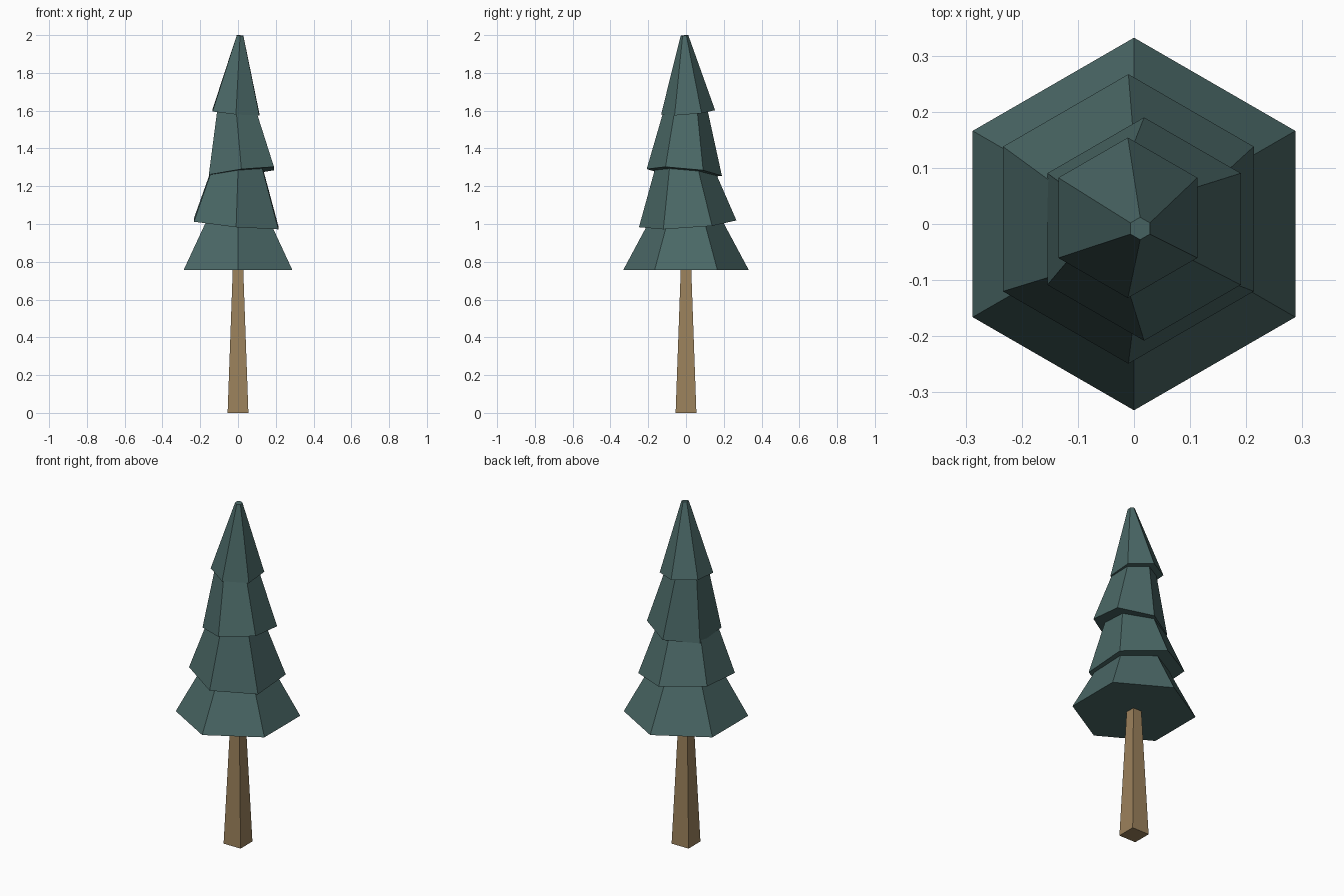
import bpy, bmesh
from math import cos, sin, tau
from mathutils import Vector

if "Cube" in bpy.data.objects:
    bpy.data.objects.remove(bpy.data.objects["Cube"])


def material(name, color):
    m = bpy.data.materials.new(name)
    m.diffuse_color = (*color, 1)
    m.use_nodes = True
    m.node_tree.nodes["Principled BSDF"].inputs["Base Color"].default_value = m.diffuse_color
    return m


def frustum(name, sides, turn, base, r0, top, r1, mat, slope=(0, 0)):
    """Closed tapered prism; slope tilts both end rings along x and y."""
    bm = bmesh.new()
    rings = []
    for c, r in ((base, r0), (top, r1)):
        ring = []
        for i in range(sides):
            a = turn + tau * i / sides
            x, y = r * cos(a), r * sin(a)
            ring.append(bm.verts.new(Vector(c) + Vector((x, y, slope[0] * x + slope[1] * y))))
        rings.append(ring)
    lo, hi = rings
    for i in range(sides):
        j = (i + 1) % sides
        bm.faces.new((lo[i], lo[j], hi[j], hi[i]))
    bm.faces.new(lo[::-1])
    bm.faces.new(hi)
    me = bpy.data.meshes.new(name)
    bm.to_mesh(me)
    bm.free()
    me.materials.append(mat)
    ob = bpy.data.objects.new(name, me)
    bpy.context.collection.objects.link(ob)
    return ob


bark = material("bark", (0.33, 0.22, 0.107))
needles = material("needles", (0.069, 0.138, 0.133))

# Square tapered trunk
frustum("trunk", 4, tau / 8, (0, 0, 0), 0.055 * 2 ** 0.5, (0, 0, 0.78), 0.027 * 2 ** 0.5, bark)

# Foliage tiers: base centre, base radius, top centre, top radius, tilt
tiers = [
    ((0, 0, 0.757), 0.332, (0, 0, 1.05), 0.175, (0, 0)),
    ((-0.01, 0.009, 1.001), 0.258, (0.001, -0.014, 1.32), 0.145, (-0.09, 0.07)),
    ((0.018, -0.009, 1.273), 0.199, (-0.014, 0.002, 1.64), 0.106, (0.12, -0.09)),
    ((-0.011, 0.011, 1.591), 0.143, (0.011, -0.008, 1.998), 0.02, (-0.085, 0.08)),
]
for i, (base, r0, top, r1, slope) in enumerate(tiers, 1):
    frustum(f"foliage_tier_{i}", 6, tau / 4, base, r0, top, r1, needles, slope)
